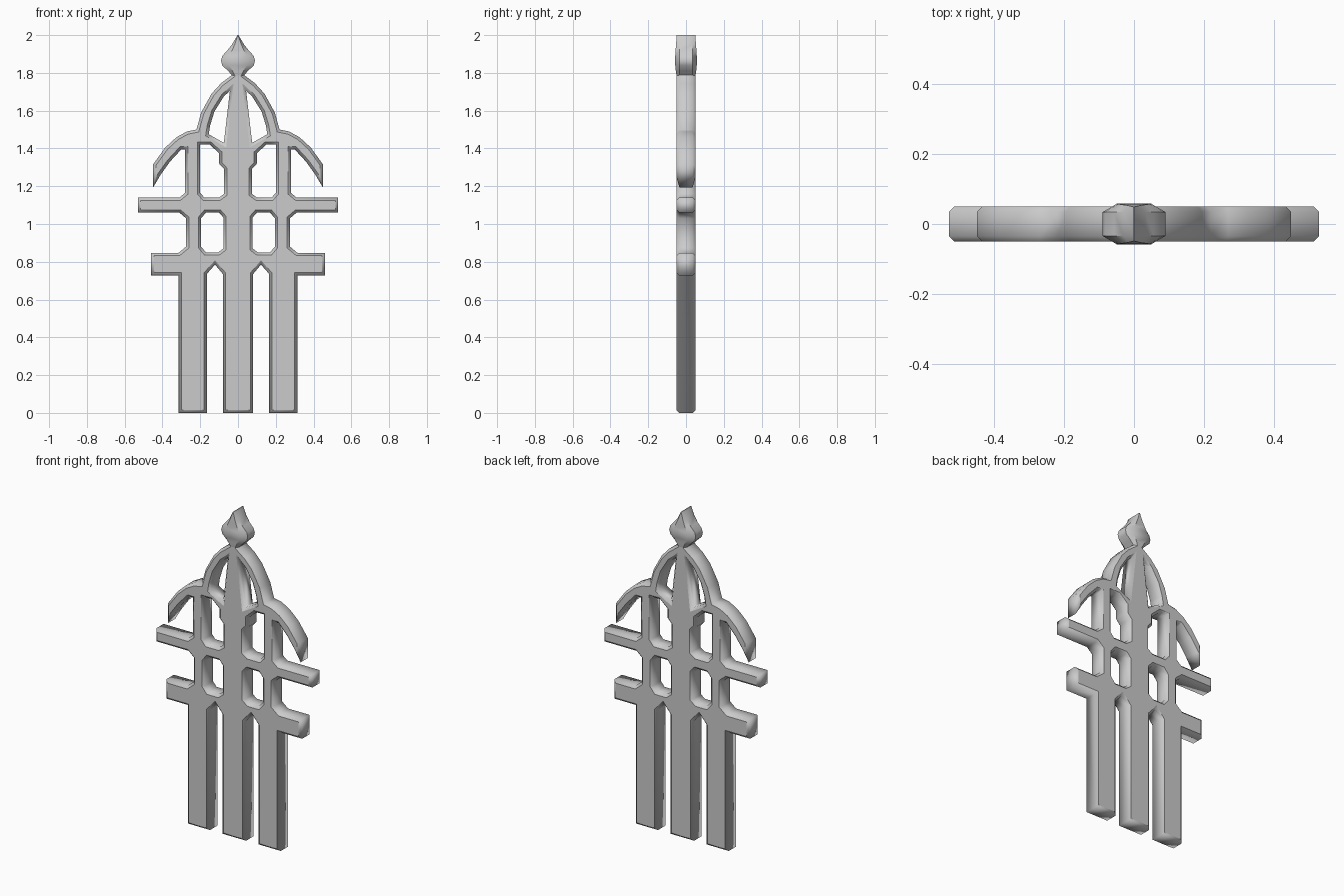
import bpy, bmesh

if "Cube" in bpy.data.objects:
    bpy.data.objects.remove(bpy.data.objects["Cube"])


def mirrored(pts):
    return [(-x, z) for x, z in reversed(pts)]


# Right half of the outer silhouette, from centre post foot to top
outline = [
    (0.08, 0), (0.08, 0.735), (0.122, 0.785), (0.165, 0.735), (0.165, 0),   # legs and gap
    (0.315, 0), (0.315, 0.727), (0.46, 0.727), (0.46, 0.847), (0.315, 0.847),  # lower rail
    (0.275, 0.88), (0.275, 1.03), (0.31, 1.06),
    (0.53, 1.06), (0.53, 1.14), (0.31, 1.14), (0.28, 1.165),                # upper rail
    (0.28, 1.395), (0.30, 1.395), (0.36, 1.33), (0.41, 1.26), (0.45, 1.193),  # side arch
    (0.45, 1.315), (0.385, 1.405), (0.325, 1.46), (0.27, 1.49), (0.22, 1.50),
    (0.195, 1.59), (0.14, 1.69), (0.09, 1.745), (0.03, 1.79), (0.02, 1.83),  # main arch
]

# Openings on the right side
openings = [
    [(0.043, 1.705), (0.075, 1.675), (0.125, 1.595), (0.148, 1.52),
     (0.155, 1.475), (0.075, 1.43)],
    [(0.20, 1.42), (0.15, 1.42), (0.10, 1.375), (0.10, 1.32), (0.073, 1.29),
     (0.073, 1.16), (0.10, 1.14), (0.178, 1.14), (0.20, 1.165)],
    [(0.10, 1.06), (0.17, 1.06), (0.195, 1.03), (0.195, 0.88), (0.17, 0.85),
     (0.105, 0.85), (0.078, 0.87), (0.078, 1.035)],
]

# Chamfered lattice panel
curve = bpy.data.curves.new("lattice_panel", 'CURVE')
curve.dimensions = '2D'
curve.fill_mode = 'BOTH'
bevel = 0.015
curve.extrude = 0.035
curve.bevel_depth = bevel
curve.bevel_resolution = 0
curve.offset = -bevel
loops = [outline + mirrored(outline)]
for hole in openings:
    loops += [hole, mirrored(hole)]
for pts in loops:
    sp = curve.splines.new('POLY')
    sp.points.add(len(pts) - 1)
    for p, (x, z) in zip(sp.points, pts):
        p.co = (x, z, 0, 1)
    sp.use_cyclic_u = True
panel = bpy.data.objects.new("lattice_panel", curve)
bpy.context.collection.objects.link(panel)
panel.rotation_euler = (1.5707963, 0, 0)
bpy.context.view_layer.objects.active = panel
panel.select_set(True)
bpy.ops.object.convert(target='MESH')

# Finial: lofted eight-sided sections (height, half width, half depth)
rings = [(1.785, 0.03, 0.05), (1.81, 0.052, 0.054), (1.84, 0.084, 0.057),
         (1.865, 0.09, 0.058), (1.89, 0.083, 0.057), (1.92, 0.056, 0.055),
         (1.95, 0.032, 0.053), (2.0, 0.002, 0.049)]
bm = bmesh.new()
prev = None
for z, w, d in rings:
    i = w * 0.55
    sec = [(w, -0.034), (w, 0.034), (i, d), (-i, d),
           (-w, 0.034), (-w, -0.034), (-i, -d), (i, -d)]
    ring = [bm.verts.new((x, y, z)) for x, y in sec]
    if prev:
        for k in range(8):
            n = (k + 1) % 8
            bm.faces.new((prev[k], prev[n], ring[n], ring[k]))
    else:
        bm.faces.new(ring[::-1])
    prev = ring
bm.faces.new(prev)
mesh = bpy.data.meshes.new("finial")
bm.to_mesh(mesh)
bm.free()
finial = bpy.data.objects.new("finial", mesh)
bpy.context.collection.objects.link(finial)
bpy.ops.object.select_all(action='DESELECT')
finial.select_set(True)
bpy.context.view_layer.objects.active = finial
bpy.ops.object.shade_smooth_by_angle(angle=0.6)
